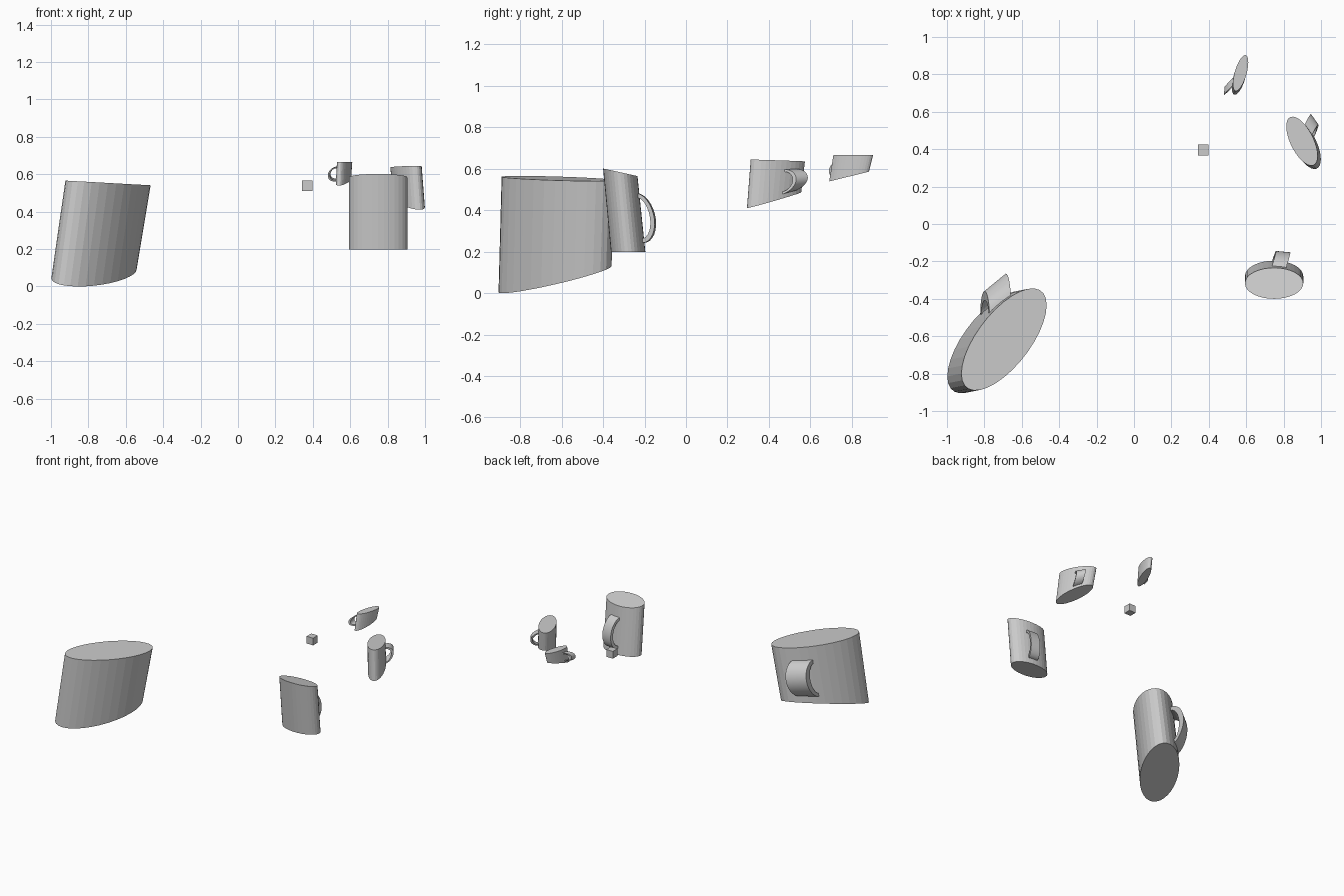
import bpy, bmesh, math
from mathutils import Vector

if "Cube" in bpy.data.objects:
    bpy.data.objects.remove(bpy.data.objects["Cube"])

SIDES = 32
ARC = 14


def make_object(name, bm, smooth=False):
    bmesh.ops.recalc_face_normals(bm, faces=bm.faces)
    mesh = bpy.data.meshes.new(name)
    bm.to_mesh(mesh)
    bm.free()
    obj = bpy.data.objects.new(name, mesh)
    bpy.context.collection.objects.link(obj)
    if smooth:
        bpy.ops.object.select_all(action='DESELECT')
        obj.select_set(True)
        bpy.context.view_layer.objects.active = obj
        bpy.ops.object.shade_smooth_by_angle(angle=math.radians(35))
    return obj


def skewed_space(bottom, top, a, b, rho):
    """Map unit-cylinder coordinates (p, q, t) into a slanted oval mug.
    bottom / top: centre x, y, z and the x and y slopes of that end."""
    def place(p, q, t):
        dx = a * p
        dy = b * (rho * p + math.sqrt(1 - rho * rho) * q)
        lo, hi = (Vector((e[0] + dx, e[1] + dy, e[2] + e[3] * dx + e[4] * dy))
                  for e in (bottom, top))
        return lo.lerp(hi, t)
    return place


def mug(name, bottom, top, a, b, rho, angle, reach):
    place = skewed_space(bottom, top, a, b, rho)

    # Body: solid oval cylinder with slanted ends
    bm = bmesh.new()
    rings = []
    for t in (0, 1):
        rings.append([bm.verts.new(place(math.cos(w), math.sin(w), t))
                      for w in (2 * math.pi * i / SIDES for i in range(SIDES))])
    for i in range(SIDES):
        j = (i + 1) % SIDES
        bm.faces.new((rings[0][i], rings[0][j], rings[1][j], rings[1][i]))
    bm.faces.new(rings[0])
    bm.faces.new(rings[1])
    make_object(name + "_body", bm)

    # Handle: flat band swept round a half oval
    bm = bmesh.new()
    c, s = math.cos(math.radians(angle)), math.sin(math.radians(angle))
    half, t_mid, t_out, t_in = 0.25, 0.445, 0.325, 0.265
    base = 0.93
    sections = []
    for i in range(ARC + 1):
        w = -math.pi / 2 + math.pi * i / ARC
        section = []
        for side, r, h in ((-half, reach, t_out), (half, reach, t_out),
                           (half, reach - 0.25, t_in), (-half, reach - 0.25, t_in)):
            out = base + (r - base) * math.cos(w)
            section.append(bm.verts.new(place(out * c - side * s, out * s + side * c,
                                              t_mid + h * math.sin(w))))
        sections.append(section)
    for s0, s1 in zip(sections, sections[1:]):
        for k in range(4):
            m = (k + 1) % 4
            bm.faces.new((s0[k], s0[m], s1[m], s1[k]))
    bm.faces.new(sections[0])
    bm.faces.new(sections[-1])
    make_object(name + "_handle", bm, smooth=True)


# Four mugs, largest to smallest
mug("large_mug", (-0.77, -0.632, 0.067, -0.146, 0.312),
    (-0.695, -0.617, 0.553, -0.055, 0.0), 0.228, 0.273, 0.67, 91, 1.57)
mug("tall_mug", (0.749, -0.279, 0.198, 0.0, 0.0),
    (0.749, -0.317, 0.583, 0.0, -0.22), 0.156, 0.083, 0.0, 80, 1.8)
mug("medium_mug", (0.915, 0.425, 0.448, -0.05, 0.27),
    (0.898, 0.443, 0.64, 0.01, -0.03), 0.084, 0.131, -0.6, 68, 1.87)
mug("small_mug", (0.564, 0.787, 0.5625, 0.0, 0.245),
    (0.57, 0.807, 0.666, 0.0, 0.0), 0.041, 0.096, 0.6, 168, 2.1)

# Small floating cube
bm = bmesh.new()
bmesh.ops.create_cube(bm, size=0.057)
bmesh.ops.translate(bm, verts=bm.verts, vec=(0.37, 0.396, 0.538))
make_object("cube", bm)
